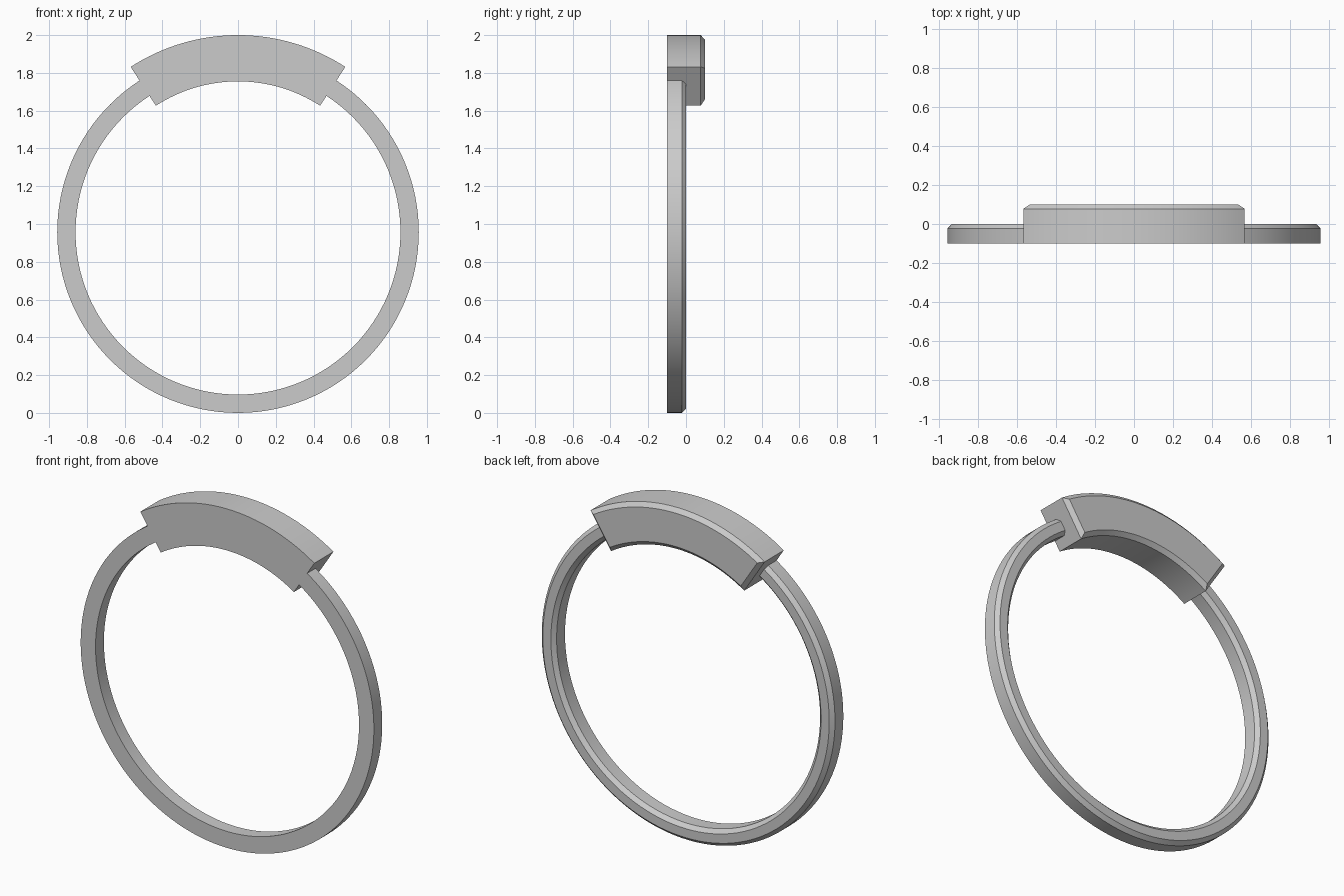
import bpy, bmesh
from math import sin, cos, radians, pi

if "Cube" in bpy.data.objects:
    bpy.data.objects.remove(bpy.data.objects["Cube"])

CZ = 0.957  # shared centre height of ring and grip


def finish(name, bm):
    bmesh.ops.recalc_face_normals(bm, faces=bm.faces)
    me = bpy.data.meshes.new(name)
    bm.to_mesh(me)
    bm.free()
    ob = bpy.data.objects.new(name, me)
    bpy.context.collection.objects.link(ob)
    bpy.ops.object.select_all(action='DESELECT')
    ob.select_set(True)
    bpy.context.view_layer.objects.active = ob
    bpy.ops.object.shade_smooth_by_angle(angle=radians(25))


def polar(r, a, y):
    return (r * sin(a), y, CZ + r * cos(a))


def sweep(name, profiles, closed):
    """Skin a list of (angle, radius, y) cross-sections."""
    bm = bmesh.new()
    rows = [[bm.verts.new(polar(r, a, y)) for a, r, y in p] for p in profiles]
    pairs = list(zip(rows, rows[1:] + rows[:1])) if closed else list(zip(rows, rows[1:]))
    for p, q in pairs:
        for i in range(len(p)):
            j = (i + 1) % len(p)
            bm.faces.new((p[i], p[j], q[j], q[i]))
    if not closed:
        bm.faces.new(rows[0])
        bm.faces.new(rows[-1])
    finish(name, bm)


# Thin full ring, flat in front and chamfered at the back
RO, RI, C = 0.957, 0.86, 0.022
ring = [(RO, -0.1), (RO, -C), (RO - C, 0), (RI + C, 0), (RI, -C), (RI, -0.1)]
N = 128
sweep("ring", [[(2 * pi * i / N, r, y) for r, y in ring] for i in range(N)], True)

# Thick curved grip over the top, its whole back edge chamfered
def arc_outline(ro, ri, inset, y, n=32):
    def side(r):
        half = radians(33) - inset / r
        return [(half * (2 * i / n - 1), r, y) for i in range(n + 1)]
    return side(ro - inset) + side(ri + inset)[::-1]


bm = bmesh.new()
loops = []
for inset, y in ((0, -0.1), (0, 0.078), (0.024, 0.1)):
    loops.append([bm.verts.new(polar(r, a, yy))
                  for a, r, yy in arc_outline(1.043, 0.798, inset, y)])
count = len(loops[0])
for p, q in zip(loops, loops[1:]):
    for i in range(count):
        j = (i + 1) % count
        bm.faces.new((p[i], p[j], q[j], q[i]))
for lp in (loops[0], loops[-1]):  # front and back faces as strips
    for i in range(count // 2 - 1):
        bm.faces.new((lp[i], lp[i + 1], lp[count - 2 - i], lp[count - 1 - i]))
finish("curved_grip", bm)
